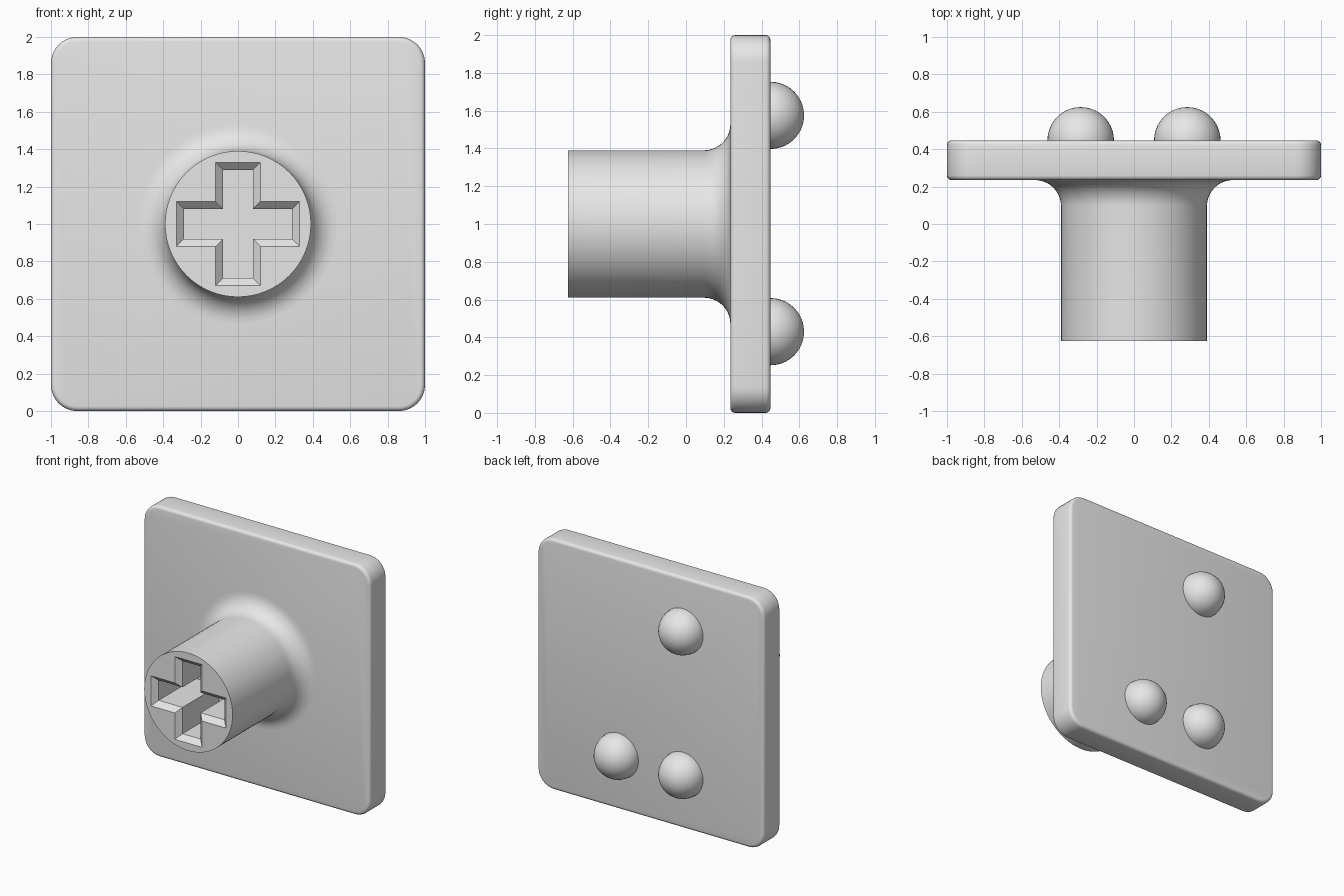
import bpy, bmesh, math
from mathutils import Matrix

if "Cube" in bpy.data.objects:
    bpy.data.objects.remove(bpy.data.objects["Cube"])

grey = bpy.data.materials.new("plain_grey")
grey.diffuse_color = (0.8, 0.8, 0.8, 1)
grey.use_nodes = True
grey.node_tree.nodes["Principled BSDF"].inputs["Base Color"].default_value = grey.diffuse_color

FRONT, PLATE_F, PLATE_B = -0.625, 0.235, 0.447
MID = 1.0


def finish(name, bm):
    bmesh.ops.recalc_face_normals(bm, faces=bm.faces)
    me = bpy.data.meshes.new(name)
    bm.to_mesh(me)
    bm.free()
    me.materials.append(grey)
    ob = bpy.data.objects.new(name, me)
    bpy.context.collection.objects.link(ob)
    return ob


def activate(ob):
    bpy.ops.object.select_all(action='DESELECT')
    ob.select_set(True)
    bpy.context.view_layer.objects.active = ob


def smooth(ob, angle=32):
    activate(ob)
    bpy.ops.object.shade_smooth_by_angle(angle=math.radians(angle))


def skin(bm, rings):
    """Join successive closed rings of points and cap both ends."""
    loops = [[bm.verts.new(p) for p in ring] for ring in rings]
    n = len(loops[0])
    for a, b in zip(loops, loops[1:]):
        for i in range(n):
            j = (i + 1) % n
            bm.faces.new((a[i], a[j], b[j], b[i]))
    bm.faces.new(loops[0])
    bm.faces.new(loops[-1])


def rounded_square(half, radius, y, steps=8):
    pts = []
    for k, (sx, sz) in enumerate(((1, 1), (-1, 1), (-1, -1), (1, -1))):
        for i in range(steps + 1):
            a = math.pi / 2 * (k + i / steps)
            pts.append((sx * (half - radius) + radius * math.cos(a), y,
                        MID + sz * (half - radius) + radius * math.sin(a)))
    return pts


def circle(radius, y, n=64):
    return [(radius * math.cos(2 * math.pi * i / n), y,
             MID + radius * math.sin(2 * math.pi * i / n)) for i in range(n)]


def cross(length, width, y):
    quarter = [(length, -width), (length, width), (width, width)]
    pts = []
    for k in range(4):
        c, s = round(math.cos(k * math.pi / 2)), round(math.sin(k * math.pi / 2))
        pts += [(c * x - s * z, y, MID + s * x + c * z) for x, z in quarter]
    return pts


# Square plate with rounded corners and softened rims
EDGE = 0.025
rim = [(EDGE * (1 - math.sin(a)), EDGE * (1 - math.cos(a)))
       for a in (math.pi / 2 * i / 4 for i in range(5))]
levels = [(i, PLATE_F + d) for i, d in rim] + [(i, PLATE_B - d) for i, d in reversed(rim)]
bm = bmesh.new()
skin(bm, [rounded_square(1 - i, 0.14 - i, y) for i, y in levels])
smooth(finish("plate", bm))

# Round stem flaring into the plate
R, FLARE = 0.39, 0.14
rings = [circle(R, FRONT)]
for i in range(11):
    a = math.pi / 2 * i / 10
    rings.append(circle(R + FLARE * (1 - math.cos(a)), PLATE_F - FLARE * (1 - math.sin(a))))
rings.append(circle(R + FLARE, PLATE_F + 0.03))
bm = bmesh.new()
skin(bm, rings)
stem = finish("stem", bm)

# Cross-shaped socket with a chamfered mouth
bm = bmesh.new()
skin(bm, [cross(0.37, 0.16, FRONT - 0.04), cross(0.33, 0.12, FRONT),
          cross(0.29, 0.08, FRONT + 0.04), cross(0.29, 0.08, FRONT + 0.5)])
cutter = finish("socket_cutter", bm)
cutter.hide_render = True
mod = stem.modifiers.new("socket", 'BOOLEAN')
mod.operation = 'DIFFERENCE'
mod.solver = 'EXACT'
mod.object = cutter
activate(stem)
bpy.ops.object.modifier_apply(modifier="socket")
bpy.data.objects.remove(cutter, do_unlink=True)
smooth(stem)

# Three domes on the back
DOME = 0.178
for name, x, z in (("dome_upper", -0.285, 1.575), ("dome_lower_a", -0.285, 0.43),
                   ("dome_lower_b", 0.285, 0.43)):
    bm = bmesh.new()
    bmesh.ops.create_uvsphere(bm, u_segments=40, v_segments=20, radius=DOME)
    bmesh.ops.bisect_plane(bm, geom=bm.verts[:] + bm.edges[:] + bm.faces[:],
                           plane_co=(0, 0, -0.02), plane_no=(0, 0, -1), clear_outer=True)
    bm.transform(Matrix.Translation((x, PLATE_B, z)) @ Matrix.Rotation(-math.pi / 2, 4, 'X'))
    smooth(finish(name, bm))
